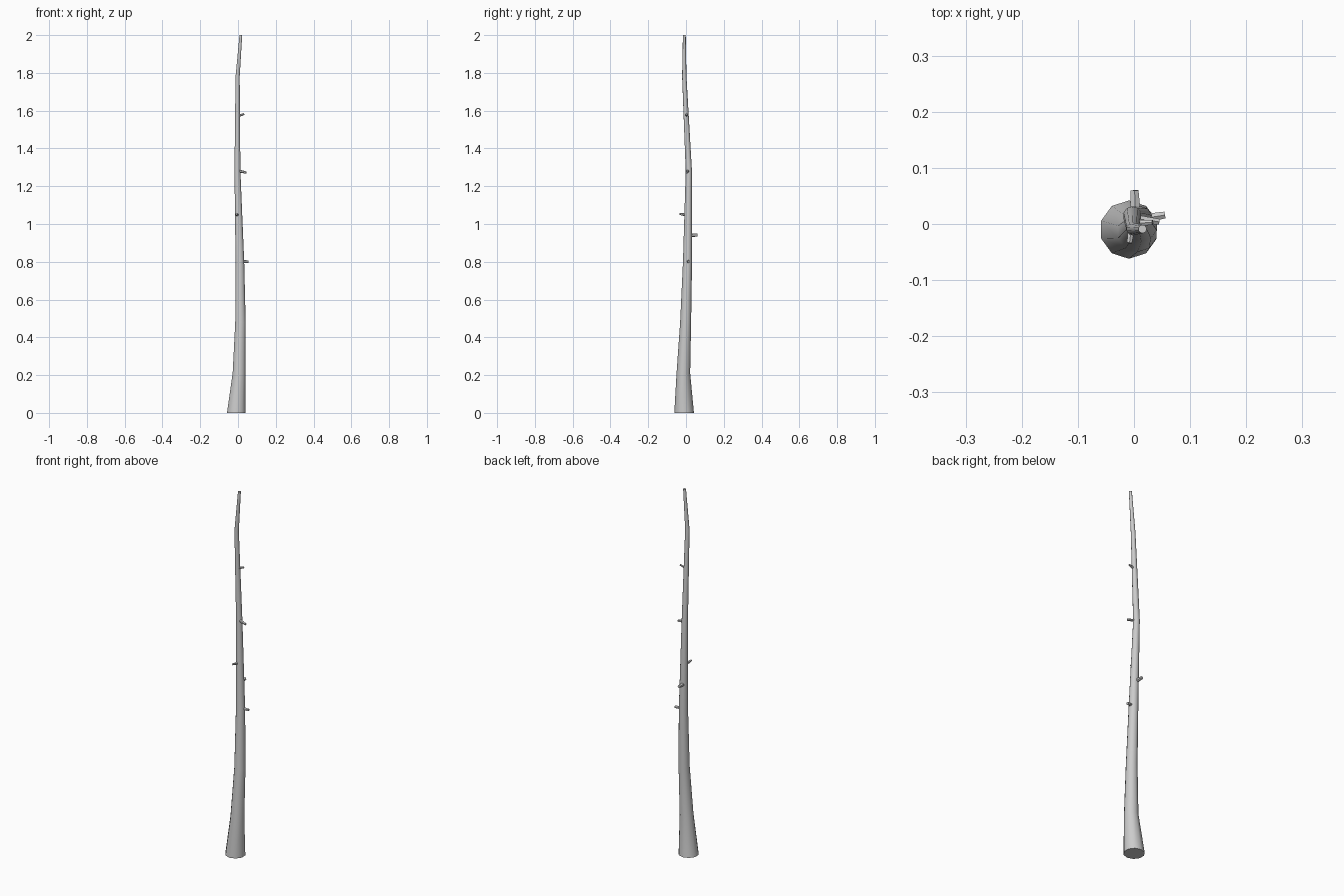
import bpy, bmesh, math
from mathutils import Vector

if "Cube" in bpy.data.objects:
    bpy.data.objects.remove(bpy.data.objects["Cube"])


def loft(name, path, sides):
    """Capped tapered tube through (x, y, z, radius) stations."""
    bm = bmesh.new()
    axis = (Vector(path[-1][:3]) - Vector(path[0][:3])).normalized()
    if axis.z > 0.9:
        u, v = Vector((1, 0, 0)), Vector((0, 1, 0))
    else:
        u = axis.cross(Vector((0, 0, 1))).normalized()
        v = axis.cross(u)
    rings = []
    for x, y, z, r in path:
        ring = []
        for i in range(sides):
            a = 2 * math.pi * (i + 0.5) / sides
            ring.append(bm.verts.new(Vector((x, y, z)) + r * (math.cos(a) * u + math.sin(a) * v)))
        rings.append(ring)
    for lo, hi in zip(rings, rings[1:]):
        for i in range(sides):
            j = (i + 1) % sides
            bm.faces.new((lo[i], lo[j], hi[j], hi[i]))
    bm.faces.new(rings[0])
    bm.faces.new(rings[-1])
    bmesh.ops.recalc_face_normals(bm, faces=bm.faces)
    mesh = bpy.data.meshes.new(name)
    bm.to_mesh(mesh)
    bm.free()
    ob = bpy.data.objects.new(name, mesh)
    bpy.context.collection.objects.link(ob)
    bpy.ops.object.select_all(action='DESELECT')
    ob.select_set(True)
    bpy.context.view_layer.objects.active = ob
    bpy.ops.object.shade_smooth_by_angle(angle=math.radians(40))
    return ob


# Slightly crooked trunk, flared at the foot
loft("trunk", [
    (-0.009, -0.010, 0.00, 0.052),
    (0.006, -0.014, 0.21, 0.036),
    (0.013, -0.002, 0.48, 0.029),
    (0.010, 0.008, 0.80, 0.024),
    (-0.003, 0.015, 1.28, 0.0165),
    (-0.002, -0.009, 1.78, 0.0115),
    (0.015, -0.009, 2.00, 0.0075)], 10)

# Short broken twigs: base, tip, base radius, tip radius
twigs = [
    ((0.018, 0.010, 0.802), (0.055, 0.016, 0.800), 0.009, 0.007),
    ((0.003, 0.015, 0.940), (0.001, 0.060, 0.942), 0.011, 0.008),
    ((-0.003, 0.008, 1.047), (-0.008, -0.034, 1.053), 0.009, 0.005),
    ((0.000, 0.010, 1.282), (0.044, 0.004, 1.272), 0.008, 0.006),
    ((-0.002, 0.001, 1.572), (0.033, 0.003, 1.582), 0.007, 0.005)]
for n, (base, tip, r0, r1) in enumerate(twigs, 1):
    loft(f"twig_{n}", [(*base, r0), (*tip, r1)], 6)
